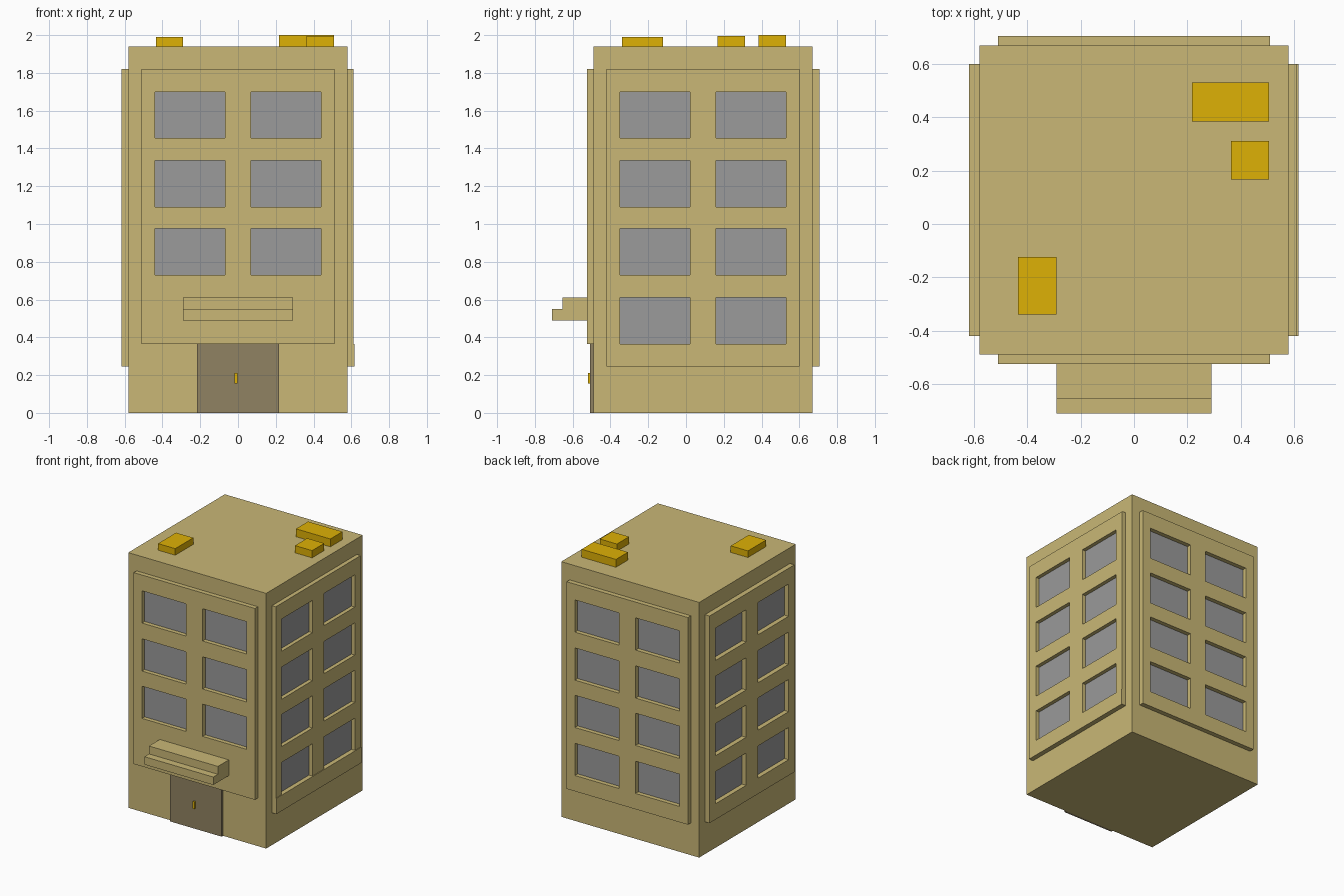
import bpy, bmesh
from math import pi
from mathutils import Matrix

if "Cube" in bpy.data.objects:
    bpy.data.objects.remove(bpy.data.objects["Cube"])

CY, HALF = 0.09, 0.58          # body centre in y, half width of the square plan


def material(name, rgb):
    m = bpy.data.materials.new(name)
    m.diffuse_color = (*[(c / 255) ** 2.2 for c in rgb], 1)
    m.use_nodes = True
    m.node_tree.nodes["Principled BSDF"].inputs["Base Color"].default_value = m.diffuse_color
    return m


WALL = material("sand_wall", (200, 182, 117))
GOLD = material("gold", (221, 175, 14))
DOOR = material("brown_door", (143, 129, 98))
GLASS = material("grey_glass", (153, 153, 153))


def finish(bm, name, mat):
    bmesh.ops.recalc_face_normals(bm, faces=bm.faces)
    me = bpy.data.meshes.new(name)
    bm.to_mesh(me)
    bm.free()
    me.materials.append(mat)
    ob = bpy.data.objects.new(name, me)
    bpy.context.collection.objects.link(ob)
    return ob


def box(name, x, y, z, mat, turn=None):
    bm = bmesh.new()
    r = bmesh.ops.create_cube(bm, size=1)
    for v in r["verts"]:
        v.co = [(a + b) / 2 + c * (b - a) for (a, b), c in zip((x, y, z), v.co)]
    if turn:
        bm.transform(turn)
    return finish(bm, name, mat)


def extrude(bm, vec):
    r = bmesh.ops.extrude_face_region(bm, geom=bm.faces[:])
    bmesh.ops.translate(bm, vec=vec,
                        verts=[g for g in r["geom"] if isinstance(g, bmesh.types.BMVert)])


COLS = [-0.51, -0.44, -0.07, 0.07, 0.44, 0.51]
ROWS = [(0.365, 0.61), (0.73, 0.975), (1.09, 1.335), (1.455, 1.70)]


# Raised facade with real window openings, plus its glass panes
def facade(side, angle, bottom, rows, depth):
    turn = Matrix.Translation((0, CY, 0)) @ Matrix.Rotation(angle, 4, "Z")
    zs = [bottom] + [z for r in rows for z in r] + [1.82]
    bm = bmesh.new()
    grid = [[bm.verts.new((x, -HALF, z)) for x in COLS] for z in zs]
    for j in range(len(zs) - 1):
        for i in range(len(COLS) - 1):
            if not (i % 2 and j % 2):
                bm.faces.new((grid[j][i], grid[j][i + 1],
                              grid[j + 1][i + 1], grid[j + 1][i]))
    extrude(bm, (0, -depth, 0))
    bm.transform(turn)
    finish(bm, side + "_facade", WALL)
    for n, z in enumerate(rows):
        for tag, x in (("a", (-0.44, -0.07)), ("b", (0.07, 0.44))):
            box(f"{side}_window_{n + 1}{tag}", x, (-HALF - 0.003, -HALF + 0.005),
                z, GLASS, turn)


# Main block
box("building_body", (-HALF, HALF), (CY - HALF, CY + HALF), (0, 1.94), WALL)

# Four facades
facade("front", 0, 0.365, ROWS[1:], 0.035)
facade("right", pi / 2, 0.245, ROWS, 0.032)
facade("back", pi, 0.245, ROWS, 0.036)
facade("left", -pi / 2, 0.245, ROWS, 0.038)
box("right_base_band", (0.60, 0.617), (-0.42, 0.60), (0.245, 0.365), WALL)

# Stepped canopy over the entrance
bm = bmesh.new()
profile = [(-0.51, 0.49), (-0.71, 0.49), (-0.71, 0.55), (-0.655, 0.55),
           (-0.655, 0.61), (-0.51, 0.61)]
bm.faces.new([bm.verts.new((-0.29, y, z)) for y, z in profile])
extrude(bm, (0.58, 0, 0))
finish(bm, "entrance_canopy", WALL)

# Door and handle
box("door", (-0.216, 0.218), (-0.507, -0.48), (0, 0.365), DOOR)
box("door_handle", (-0.018, -0.002), (-0.519, -0.50), (0.155, 0.21), GOLD)

# Roof boxes
box("roof_box_left", (-0.435, -0.29), (-0.34, -0.123), (1.93, 1.99), GOLD)
box("roof_box_long", (0.218, 0.507), (0.385, 0.53), (1.93, 2.0), GOLD)
box("roof_box_small", (0.363, 0.507), (0.166, 0.312), (1.93, 1.995), GOLD)
